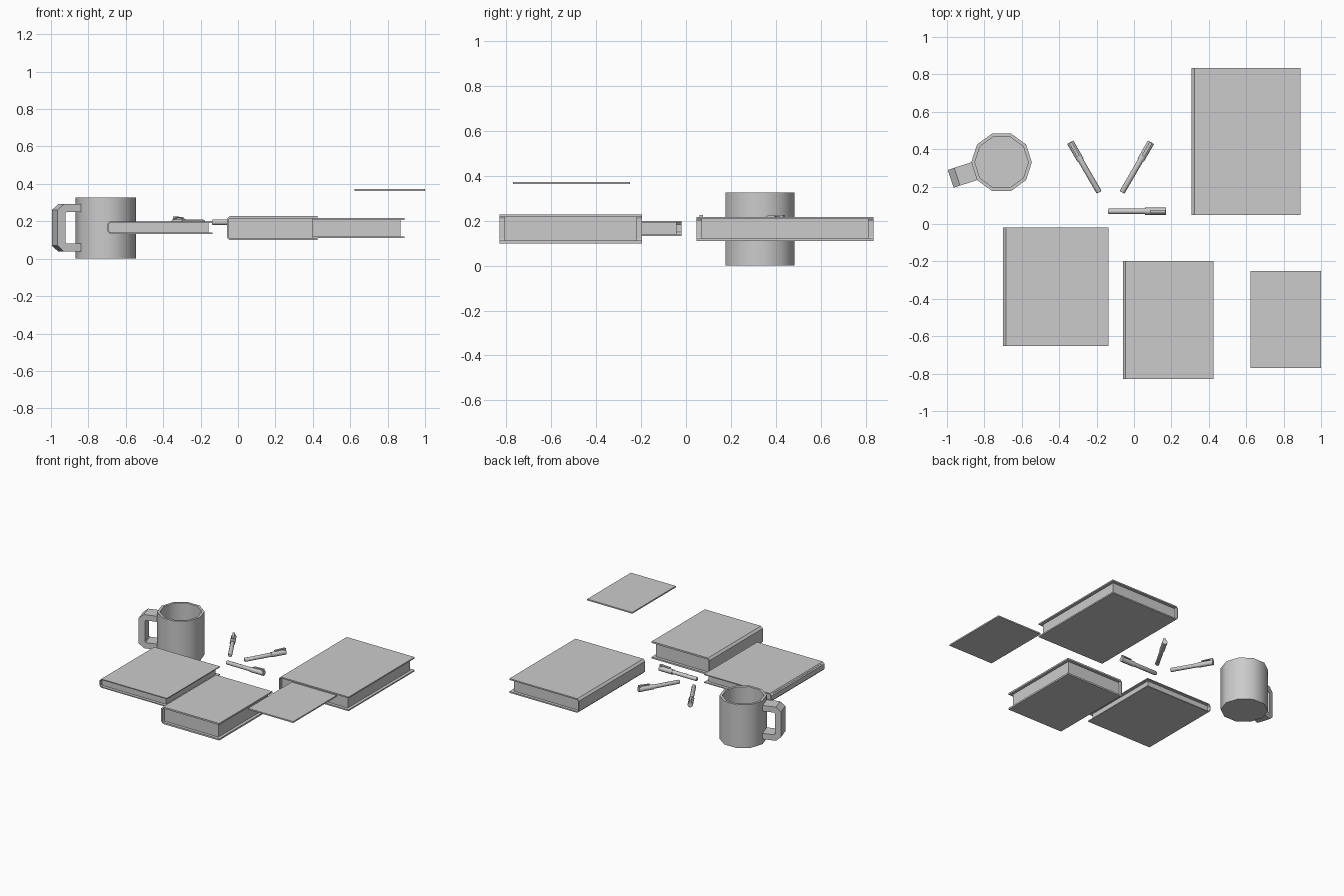
import bpy, bmesh, math
from mathutils import Matrix, Vector

if "Cube" in bpy.data.objects:
    bpy.data.objects.remove(bpy.data.objects["Cube"])


def finish(name, bm, smooth=None, matrix=None):
    bmesh.ops.recalc_face_normals(bm, faces=bm.faces)
    if matrix:
        bm.transform(matrix)
    me = bpy.data.meshes.new(name)
    bm.to_mesh(me)
    bm.free()
    ob = bpy.data.objects.new(name, me)
    bpy.context.collection.objects.link(ob)
    if smooth:
        me.shade_smooth()
        me.set_sharp_from_angle(angle=math.radians(smooth))
    return ob


def add_box(bm, lo, hi):
    lo, hi = Vector(lo), Vector(hi)
    m = Matrix.Translation((lo + hi) / 2) @ Matrix.Diagonal((*(hi - lo), 1))
    bmesh.ops.create_cube(bm, size=1, matrix=m)


def add_slab(bm, pts, y0, y1):
    # extrude an x-z outline along y
    face = bm.faces.new([bm.verts.new((x, y0, z)) for x, z in pts])
    ext = bmesh.ops.extrude_face_region(bm, geom=[face], use_keep_orig=True)
    vs = [g for g in ext["geom"] if isinstance(g, bmesh.types.BMVert)]
    bmesh.ops.translate(bm, verts=vs, vec=(0, y1 - y0, 0))


def add_lathe(bm, pts, sides):
    # revolve (radius, z) rings and close both ends
    rings = [[bm.verts.new((r * math.cos(2 * math.pi * i / sides),
                            r * math.sin(2 * math.pi * i / sides), z))
              for i in range(sides)] for r, z in pts]
    for a, b in zip(rings, rings[1:]):
        for i in range(sides):
            j = (i + 1) % sides
            bm.faces.new((a[i], a[j], b[j], b[i]))
    bm.faces.new(rings[0])
    bm.faces.new(rings[-1])


def book(name, x0, x1, y0, y1, z0, z1, t, inset):
    c = 0.015
    # wrap-round cover with a chamfered spine
    bm = bmesh.new()
    add_slab(bm, [(x1, z0), (x0 + c, z0), (x0, z0 + c), (x0, z1 - c), (x0 + c, z1),
                  (x1, z1), (x1, z1 - t), (x0 + c, z1 - t), (x0 + t, z1 - c - t / 4),
                  (x0 + t, z0 + c + t / 4), (x0 + c, z0 + t), (x1, z0 + t)], y0, y1)
    finish(name + "_cover", bm)
    # page block
    bm = bmesh.new()
    add_box(bm, (x0 + t, y0 + inset, z0 + t), (x1 - inset, y1 - inset, z1 - t))
    finish(name + "_pages", bm)


def pen(name, tip, end):
    d = Vector(end) - Vector(tip)
    L = d.length
    place = Matrix.Translation((*tip, 0.195)) @ Matrix.Rotation(math.atan2(d.y, d.x), 4, 'Z')
    # barrel and cap
    bm = bmesh.new()
    add_lathe(bm, [(0.012, 0), (0.015, 0.006), (0.015, 0.2), (0.019, 0.2), (0.019, L)], 8)
    bm.transform(Matrix.Rotation(math.radians(90), 4, 'Y'))
    finish(name, bm, 46, place)
    # clip
    bm = bmesh.new()
    add_slab(bm, [(L - 0.002, 0.014), (L - 0.002, 0.031), (L - 0.085, 0.027),
                  (L - 0.085, 0.021), (L - 0.016, 0.024), (L - 0.016, 0.014)],
             -0.008, 0.008)
    finish(name + "_clip", bm, None, place)


# mug body
mug_at = Matrix.Translation((-0.708, 0.33, 0))
bm = bmesh.new()
add_lathe(bm, [(0.162, 0), (0.162, 0.326), (0.143, 0.326), (0.143, 0.02)], 10)
finish("mug", bm, 40, mug_at)

# mug handle, on one flat of the mug
bm = bmesh.new()
add_slab(bm, [(0.149, 0.038), (0.25, 0.038), (0.286, 0.07), (0.286, 0.26), (0.25, 0.292),
              (0.149, 0.292), (0.149, 0.249), (0.236, 0.249), (0.242, 0.243),
              (0.242, 0.088), (0.236, 0.082), (0.149, 0.082)], -0.05, 0.05)
finish("mug_handle", bm, None, mug_at @ Matrix.Rotation(math.radians(198), 4, 'Z'))

# books
book("thin_book", -0.70, -0.137, -0.652, -0.02, 0.133, 0.199, 0.007, 0.022)
book("thick_book", -0.06, 0.424, -0.83, -0.197, 0.099, 0.228, 0.012, 0.022)
book("large_book", 0.308, 0.89, 0.047, 0.835, 0.11, 0.217, 0.010, 0.022)

# loose sheet
bm = bmesh.new()
add_box(bm, (0.624, -0.771, 0.363), (1.0, -0.25, 0.373))
finish("paper_sheet", bm)

# pens
pen("pen_front", (-0.14, 0.068), (0.17, 0.068))
pen("pen_left", (-0.186, 0.169), (-0.341, 0.437))
pen("pen_right", (-0.064, 0.169), (0.091, 0.437))
